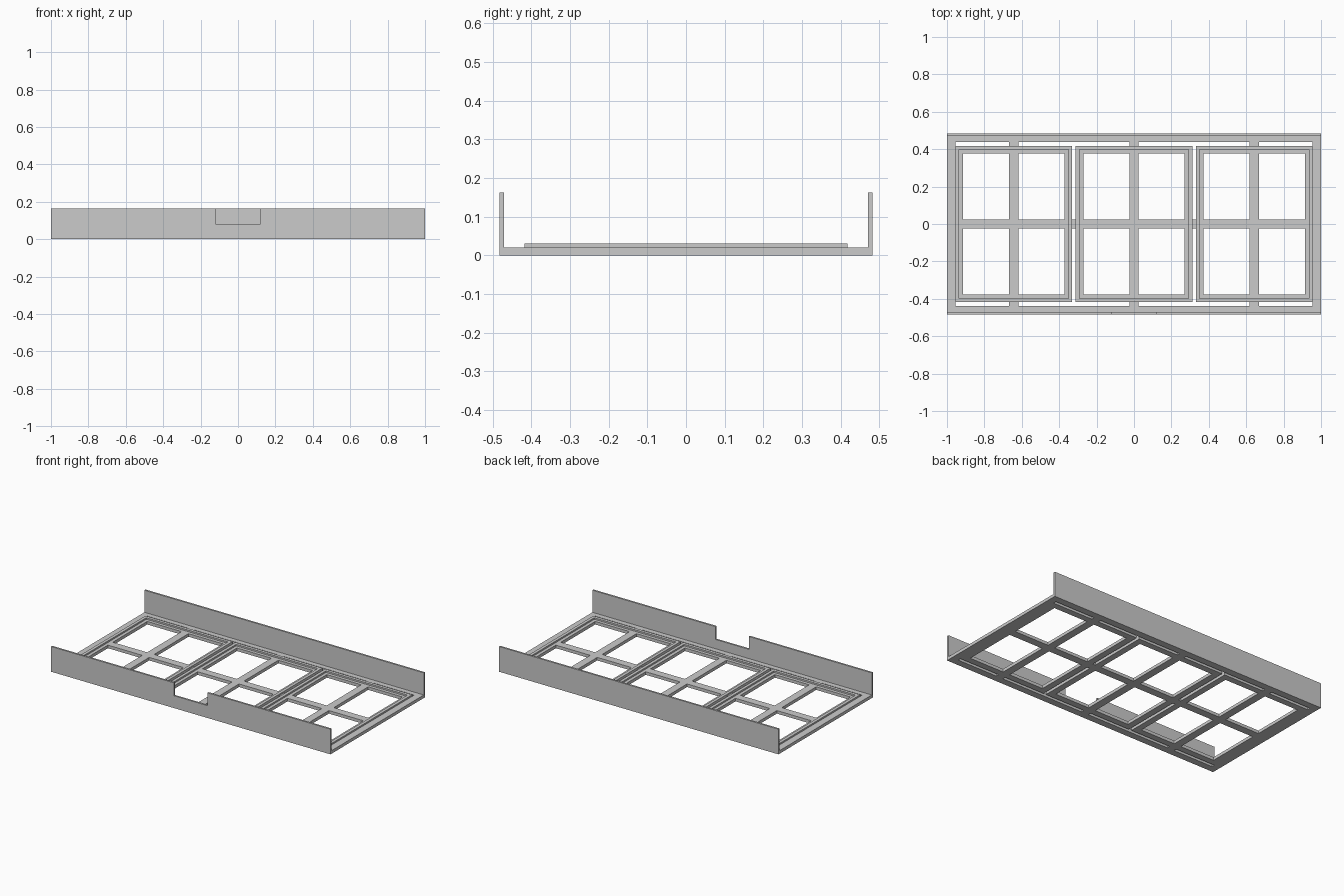
import bpy
import bmesh

cube = bpy.data.objects.get("Cube")
if cube:
    bpy.data.objects.remove(cube, do_unlink=True)

grey = bpy.data.materials.new("plain grey")
grey.use_nodes = True
grey.diffuse_color = (0.6, 0.6, 0.6, 1)
grey.node_tree.nodes["Principled BSDF"].inputs["Base Color"].default_value = (0.6, 0.6, 0.6, 1)


def finish(name, bm):
    bmesh.ops.recalc_face_normals(bm, faces=bm.faces)
    mesh = bpy.data.meshes.new(name)
    bm.to_mesh(mesh)
    bm.free()
    mesh.materials.append(grey)
    obj = bpy.data.objects.new(name, mesh)
    bpy.context.collection.objects.link(obj)
    return obj


def prism(name, outline, bottom, height, axis):
    """Extrude a closed outline along y (upright) or z (flat)."""
    bm = bmesh.new()
    if axis == "y":
        verts = [bm.verts.new((a, bottom, b)) for a, b in outline]
        move = (0, height, 0)
    else:
        verts = [bm.verts.new((a, b, bottom)) for a, b in outline]
        move = (0, 0, height)
    face = bm.faces.new(verts)
    made = bmesh.ops.extrude_face_region(bm, geom=[face])["geom"]
    bmesh.ops.translate(bm, vec=move, verts=[v for v in made if isinstance(v, bmesh.types.BMVert)])
    return finish(name, bm)


def bar(name, x0, x1, y0, y1, z0, z1):
    return prism(name, [(x0, y0), (x1, y0), (x1, y1), (x0, y1)], z0, z1 - z0, "z")


def ring(name, cx, outer, inner, z0, z1):
    """Rectangular frame with an open middle."""
    bm = bmesh.new()
    corners = [(-1, -1), (1, -1), (1, 1), (-1, 1)]
    loops = [[bm.verts.new((cx + sx * w, sy * d, z)) for sx, sy in corners]
             for (w, d), z in ((outer, z0), (outer, z1), (inner, z1), (inner, z0))]
    for k in range(4):
        a, b = loops[k], loops[(k + 1) % 4]
        for i in range(4):
            j = (i + 1) % 4
            bm.faces.new((a[i], a[j], b[j], b[i]))
    return finish(name, bm)


HALF_D, WALL, TOP, BASE, RIM = 0.483, 0.012, 0.163, 0.02, 0.03

# Outer base frame
ring("base_frame", 0, (1, HALF_D), (0.955, 0.438), 0, BASE)

# Upright walls, the front one notched
prism("back_wall", [(-1, BASE), (1, BASE), (1, TOP), (-1, TOP)], HALF_D - WALL, WALL, "y")
prism("front_wall", [(-1, BASE), (1, BASE), (1, TOP), (0.12, TOP), (0.12, 0.08),
                     (-0.12, 0.08), (-0.12, TOP), (-1, TOP)], -HALF_D, WALL, "y")

# Three window panels with a raised lip, and their upright bars
for label, cx in (("right", -0.643), ("middle", 0), ("left", 0.643)):
    ring(label + "_panel_frame", cx, (0.312, 0.418), (0.271, 0.377), 0, BASE)
    ring(label + "_panel_lip", cx, (0.312, 0.418), (0.292, 0.398), BASE, RIM)
    bar(label + "_cross_bar", cx - 0.025, cx + 0.025, -0.438, 0.438, 0, BASE)

# Long centre bar
bar("long_bar", -0.955, 0.955, -0.025, 0.025, 0, BASE)
